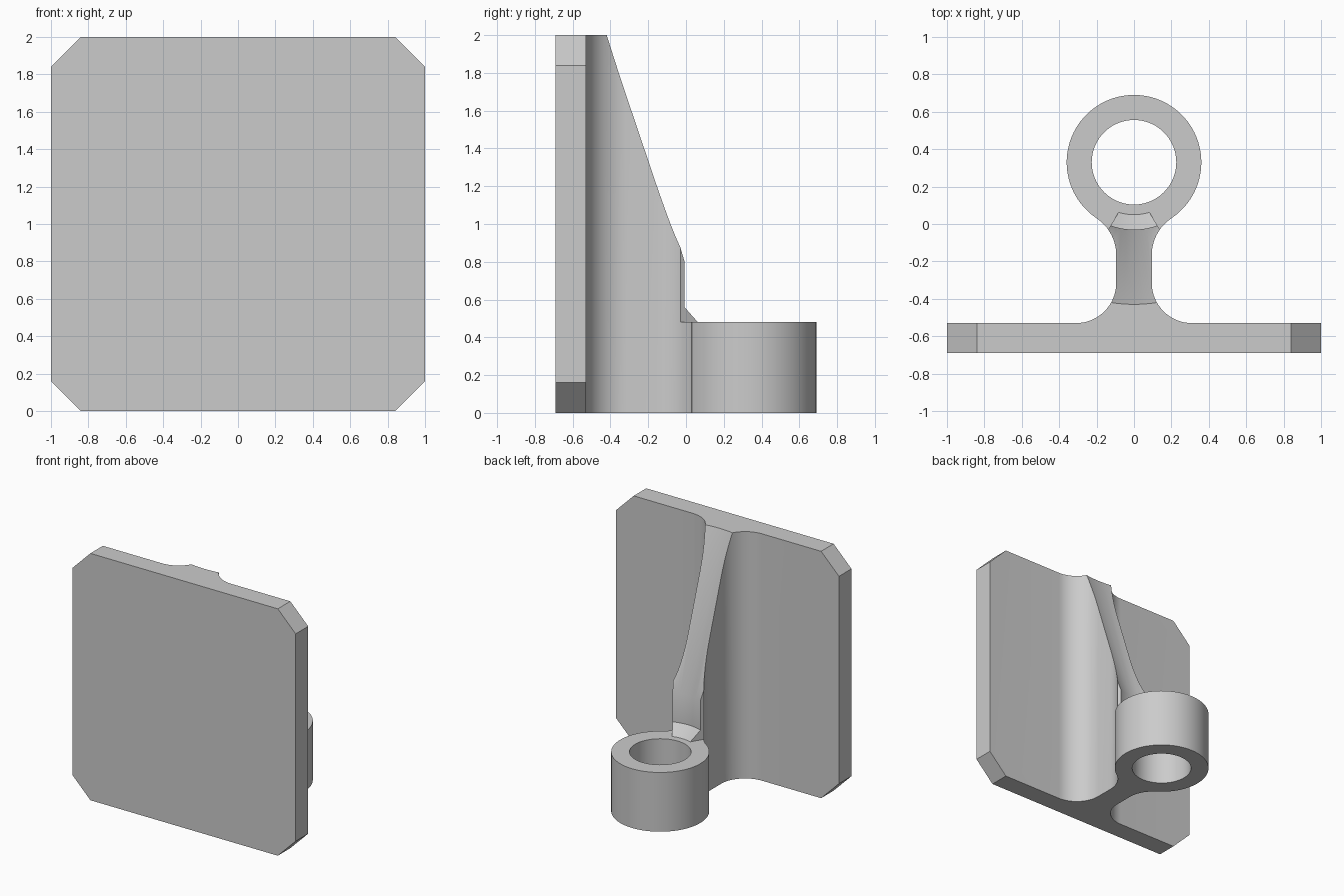
import bpy
import bmesh
from math import sin, cos, radians, pi
from mathutils import Vector

cube = bpy.data.objects.get("Cube")
if cube:
    bpy.data.objects.remove(cube, do_unlink=True)

grey = bpy.data.materials.new("plain grey")
grey.use_nodes = True
colour = (0.6, 0.6, 0.6, 1)
grey.diffuse_color = colour
grey.node_tree.nodes["Principled BSDF"].inputs["Base Color"].default_value = colour


def finish(bm, name):
    bmesh.ops.recalc_face_normals(bm, faces=bm.faces)
    mesh = bpy.data.meshes.new(name)
    bm.to_mesh(mesh)
    bm.free()
    mesh.materials.append(grey)
    obj = bpy.data.objects.new(name, mesh)
    bpy.context.collection.objects.link(obj)
    return obj


def prism(name, points, direction):
    bm = bmesh.new()
    face = bm.faces.new([bm.verts.new(p) for p in points])
    new = bmesh.ops.extrude_face_region(bm, geom=[face])["geom"]
    verts = [v for v in new if isinstance(v, bmesh.types.BMVert)]
    bmesh.ops.translate(bm, verts=verts, vec=Vector(direction))
    return finish(bm, name)


def arc(cx, cy, r, start, end, steps):
    angles = [radians(start + (end - start) * i / steps) for i in range(steps + 1)]
    return [(cx + r * cos(a), cy + r * sin(a)) for a in angles]


def plan_prism(name, half, z0, z1):
    """Extrude a plan mirrored across x = 0."""
    outline = half + [(-x, y) for x, y in reversed(half)]
    return prism(name, [(x, y, z0) for x, y in outline], (0, 0, z1 - z0))


def cylinder(name, r, z0, z1):
    circle = arc(0, RING_Y, r, 0, 360, 96)[:-1]
    return prism(name, [(x, y, z0) for x, y in circle], (0, 0, z1 - z0))


def combine(target, other, operation):
    mod = target.modifiers.new(operation, "BOOLEAN")
    mod.operation = operation
    mod.solver = "EXACT"
    mod.object = other
    bpy.context.view_layer.objects.active = target
    bpy.ops.object.modifier_apply(modifier=mod.name)
    bpy.data.objects.remove(other, do_unlink=True)


RING_Y = 0.33
RING_TOP = 0.48

# Square mounting plate with clipped corners
c = 0.84
corners = [(c, 0), (1, 1 - c), (1, 1 + c), (c, 2)]
outline = corners + [(-x, z) for x, z in reversed(corners)]
bracket = prism("bracket", [(x, -0.69, z) for x, z in outline], (0, 0.16, 0))

# Rib with filleted root, flaring towards the ring and then tapering to a tip
root = [(0.31, -0.6)] + arc(0.31, -0.315, 0.215, 270, 180, 16)
flare = arc(0.331, -0.166, 0.236, 180, 144.8, 8)
rib = plan_prism("rib", root + flare + [(0.066, 0.09)], 0, 2)

# Clearance around the ring axis: chamfer, straight wall, then a wide cone
profile = [(0, 0.2), (0.28, 0.48), (0.36, 0.56), (0.36, 0.8), (0.81, 2.15), (0, 2.15)]
bm = bmesh.new()
loop = [bm.verts.new((r, RING_Y, z)) for r, z in profile]
edges = [bm.edges.new(pair) for pair in zip(loop, loop[1:])]
bmesh.ops.spin(bm, geom=loop + edges, cent=(0, RING_Y, 0), axis=(0, 0, 1),
               angle=2 * pi, steps=96, use_duplicate=False)
bmesh.ops.remove_doubles(bm, verts=bm.verts, dist=0.0001)
combine(rib, finish(bm, "clearance"), "DIFFERENCE")

# Neck blending the rib into the ring
neck_side = arc(0.331, -0.166, 0.236, 144.8, 123.7, 6)
neck = plan_prism("neck", [(0.1, -0.06)] + neck_side + [(0.15, 0.08)], 0, RING_TOP)

# Ring, joined with everything else and bored through
ring = cylinder("ring", 0.36, 0, RING_TOP)
for part in (rib, neck, ring):
    combine(bracket, part, "UNION")
combine(bracket, cylinder("bore", 0.226, -0.1, 0.7), "DIFFERENCE")

bpy.ops.object.select_all(action="DESELECT")
bracket.select_set(True)
bpy.context.view_layer.objects.active = bracket
bpy.ops.object.shade_smooth_by_angle(angle=radians(20))
